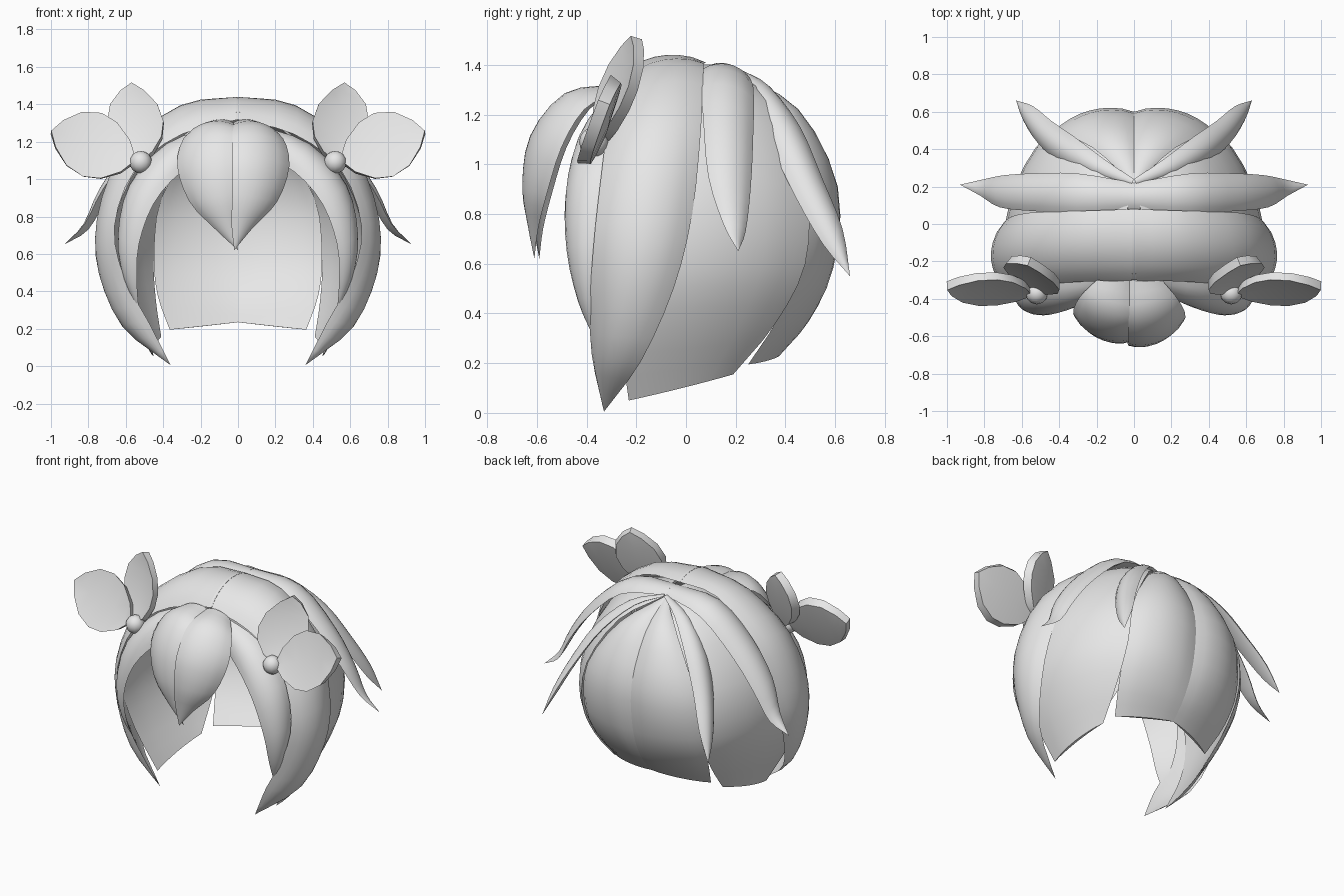
import bpy, bmesh, math
from mathutils import Vector as V

if "Cube" in bpy.data.objects:
    bpy.data.objects.remove(bpy.data.objects["Cube"])

grey = bpy.data.materials.new("light_grey")
grey.diffuse_color = (0.8, 0.8, 0.8, 1)
grey.use_nodes = True
grey.node_tree.nodes["Principled BSDF"].inputs["Base Color"].default_value = grey.diffuse_color
HEAD = V((0, 0.05, 0.7))


def finish(name, bm, mirror=True):
    bmesh.ops.remove_doubles(bm, verts=bm.verts, dist=0.0005)
    bmesh.ops.recalc_face_normals(bm, faces=bm.faces)
    me = bpy.data.meshes.new(name)
    bm.to_mesh(me)
    bm.free()
    me.materials.append(grey)
    ob = bpy.data.objects.new(name, me)
    bpy.context.collection.objects.link(ob)
    if mirror:
        m = ob.modifiers.new("mirror", 'MIRROR')
        m.use_mirror_merge = False
    bpy.ops.object.select_all(action='DESELECT')
    ob.select_set(True)
    bpy.context.view_layer.objects.active = ob
    bpy.ops.object.shade_smooth_by_angle(angle=math.radians(35))
    return ob


def smooth_path(pts, steps=3):
    """Catmull-Rom curve through the points."""
    p = [V(q) for q in pts]
    p = [2 * p[0] - p[1]] + p + [2 * p[-1] - p[-2]]
    out = []
    for i in range(1, len(p) - 2):
        a, b, c, d = p[i - 1:i + 3]
        for s in range(steps):
            t = s / steps
            out.append(0.5 * (2 * b + (c - a) * t + (2 * a - 5 * b + 4 * c - d) * t * t
                              + (3 * b - a - 3 * c + d) * t ** 3))
    return out + [p[-2]]


def lock(name, edge_a, edge_b, bulge, inner, mirror=True, n=8):
    """Hair lock between two edges: outer arc and a flatter inner arc.
    bulge = (root, tip) height of the arc relative to the width."""
    A, B = smooth_path(edge_a), smooth_path(edge_b)
    mids = [(a + b) / 2 for a, b in zip(A, B)]
    bm = bmesh.new()
    rings = []
    for i, (a, b) in enumerate(zip(A, B)):
        tan = mids[min(i + 1, len(mids) - 1)] - mids[max(i - 1, 0)]
        nor = tan.cross(b - a)
        if nor.length > 1e-8:
            nor.normalize()
        if nor.dot(mids[i] - HEAD) < 0:
            nor.negate()
        if nor.z < 0:                    # keep the lower hems level
            nor.z *= 0.1
        if i == 0:                       # keep the roots flat at the parting
            nor.x *= 0.2
        f = (i / (len(A) - 1)) ** 2
        h = (bulge[0] + (bulge[1] - bulge[0]) * f) * (b - a).length
        arc = [(j / n, math.sin(math.pi * j / n) ** 0.75 if 0 < j < n else 0) for j in range(n + 1)]
        loop = [a.lerp(b, t) + nor * h * s for t, s in arc]
        loop += [a.lerp(b, t) + nor * h * s * inner for t, s in reversed(arc[1:-1])]
        rings.append([bm.verts.new(p) for p in loop])
    k = len(rings[0])
    for r, q in zip(rings, rings[1:]):
        for j in range(k):
            bm.faces.new((r[j], r[(j + 1) % k], q[(j + 1) % k], q[j]))
    for r in (rings[0], rings[-1]):      # close both ends with strips
        for j in range(n):
            quad = list(dict.fromkeys([r[j], r[j + 1], r[(k - j - 1) % k], r[(k - j) % k]]))
            if len(quad) > 2:
                bm.faces.new(quad)
    return finish(name, bm, mirror)


# Shell panels at the sides and back
lock("side_panel",
     [(.05, -.05, 1.37), (.42, -.2, 1.2), (.62, -.3, .9), (.67, -.3, .6), (.6, -.27, .33), (.45, -.23, .05)],
     [(.01, .22, 1.36), (.22, .41, 1.22), (.41, .49, .9), (.45, .48, .6), (.44, .36, .36), (.41, .19, .155)],
     (.15, .09), .5)
lock("back_panel",
     [(.02, .2, 1.35), (.22, .4, 1.2), (.41, .48, .9), (.45, .46, .6), (.43, .37, .38), (.365, .25, .195)],
     [(0, .22, 1.36), (0, .44, 1.2), (0, .59, .9), (0, .575, .58), (0, .49, .37), (0, .38, .235)],
     (.17, .08), .4)

# Large locks that frame the face
lock("side_lock",
     [(-.01, -.3, 1.32), (.3, -.31, 1.24), (.55, -.33, 1.05), (.66, -.365, .75), (.61, -.385, .48), (.48, -.38, .24), (.36, -.33, .005)],
     [(-.01, .08, 1.41), (.28, .07, 1.38), (.56, .06, 1.14), (.68, .025, .8), (.7, -.05, .5), (.61, -.18, .21), (.36, -.33, .005)],
     (.18, .33), .3)
lock("fringe_lock",
     [(.1, -.3, 1.29), (.38, -.31, 1.19), (.58, -.32, .97), (.64, -.34, .7), (.61, -.36, .47), (.53, -.37, .3)],
     [(.08, -.34, 1.16), (.3, -.44, 1.04), (.45, -.485, .87), (.53, -.48, .65), (.54, -.435, .45), (.53, -.37, .3)],
     (.22, .25), .1)

# Loose strands over the crown
lock("crown_strand",
     [(0, .08, 1.39), (.3, .06, 1.36), (.55, .07, 1.17), (.72, .09, .95), (.82, .15, .76), (.93, .21, .65)],
     [(0, .22, 1.37), (.3, .27, 1.32), (.55, .27, 1.1), (.7, .26, .9), (.8, .24, .73), (.93, .21, .65)],
     (.2, .2), -.2)
lock("back_strand",
     [(.02, .2, 1.36), (.24, .26, 1.26), (.41, .34, 1.08), (.52, .44, .87), (.59, .55, .68), (.63, .66, .55)],
     [(0, .24, 1.37), (.15, .34, 1.31), (.31, .46, 1.15), (.44, .55, .94), (.54, .63, .74), (.63, .66, .55)],
     (.26, .26), -.2)

# Bangs in two halves over the forehead
inner_edge = [(-.02, -.3, 1.3), (-.02, -.49, 1.27), (-.02, -.6, 1.11), (-.02, -.63, .92), (-.015, -.61, .76), (0, -.59, .62)]
outer_edge = [(-.2, -.3, 1.28), (-.29, -.39, 1.22), (-.325, -.48, 1.07), (-.26, -.54, .88), (-.13, -.575, .74), (0, -.59, .62)]
lock("bang_left", outer_edge, inner_edge, (.16, .18), .35, False)


def flip(edge):
    return [(-x - .05 + .03 * (z < .7), y - .02 * (z < 1.25), z) for x, y, z in edge]


lock("bang_right", flip(inner_edge), flip(outer_edge), (.16, .18), .35, False)


def petal(name, base, tip, half, depth):
    """Thick leaf-shaped petal with a sunken middle line."""
    base, tip, half = V(base), V(tip), V(half)
    axis = tip - base
    nor = axis.cross(half).normalized()
    if nor.y > 0:
        nor.negate()
    prof = [(0, .12), (.1, .5), (.3, .88), (.5, 1), (.72, .84), (.9, .42), (1, 0)]
    bm = bmesh.new()
    rows = []
    for t, w in prof:
        c = base + axis * t
        rim = nor * depth * .5
        pts = [c + half * w + rim, c + rim * (1 - .9 * w), c - half * w + rim,
               c - half * w * .9 - rim, c - rim * (1 + .5 * w), c + half * w * .9 - rim]
        rows.append([bm.verts.new(p) for p in pts])
    for r, q in zip(rows, rows[1:]):
        for j in range(6):
            bm.faces.new((r[j], r[(j + 1) % 6], q[(j + 1) % 6], q[j]))
    bm.faces.new(rows[0])
    finish(name, bm)


# Flower clips: two petals and a bead on each side
petal("outer_petal", (.56, -.36, 1.1), (1.0, -.33, 1.25), (-.05, .07, .17), .05)
petal("upper_petal", (.52, -.34, 1.1), (.56, -.2, 1.51), (.15, .06, 0), .05)
bm = bmesh.new()
bmesh.ops.create_uvsphere(bm, u_segments=12, v_segments=8, radius=.06)
bmesh.ops.translate(bm, verts=bm.verts, vec=(.52, -.37, 1.09))
finish("bead", bm)
